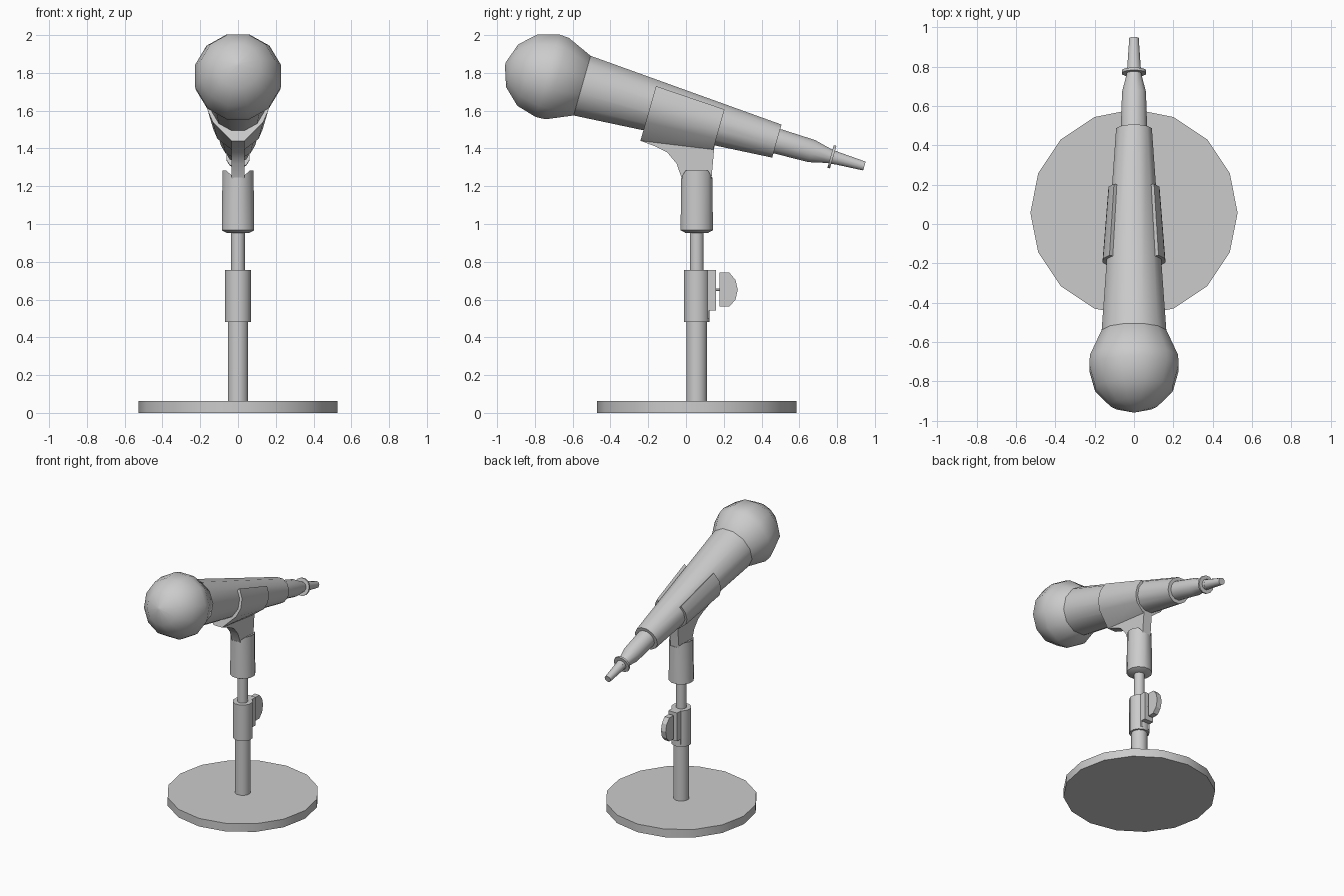
import bpy, bmesh, math
from mathutils import Matrix, Vector

if "Cube" in bpy.data.objects:
    bpy.data.objects.remove(bpy.data.objects["Cube"])

GREY = (0.6, 0.6, 0.6, 1)
grey = bpy.data.materials.new("plain grey")
grey.use_nodes = True
grey.diffuse_color = GREY
grey.node_tree.nodes["Principled BSDF"].inputs["Base Color"].default_value = GREY

STAND_Y = 0.057
STAND = Matrix.Translation((0, STAND_Y, 0))

# Microphone frame: local z runs from the head to the cable, local y is up
tilt = math.radians(15.9)
axis = Vector((0, math.cos(tilt), -math.sin(tilt)))
up = Vector((0, math.sin(tilt), math.cos(tilt)))
MIC = Matrix((up.cross(axis), up, axis)).transposed().to_4x4()
MIC.translation = (0, -0.55, 1.7325)


def finish(name, bm, matrix=Matrix(), angle=40):
    bmesh.ops.recalc_face_normals(bm, faces=bm.faces)
    mesh = bpy.data.meshes.new(name)
    bm.to_mesh(mesh)
    bm.free()
    mesh.materials.append(grey)
    obj = bpy.data.objects.new(name, mesh)
    obj.matrix_world = matrix
    bpy.context.collection.objects.link(obj)
    bpy.ops.object.select_all(action='DESELECT')
    obj.select_set(True)
    bpy.context.view_layer.objects.active = obj
    bpy.ops.object.shade_smooth_by_angle(angle=math.radians(angle))
    return obj


def skin(bm, sections, caps=True):
    """Join equal closed loops of points with quads."""
    loops = [[bm.verts.new(p) for p in s] for s in sections]
    n = len(loops[0])
    for a, b in zip(loops, loops[1:]):
        for i in range(n):
            j = (i + 1) % n
            bm.faces.new((a[i], a[j], b[j], b[i]))
    if caps:
        bm.faces.new(loops[0])
        bm.faces.new(loops[-1])
    return loops


def ring(r, z, n=12, phase=0.5):
    return [(r * math.cos(math.tau * (i + phase) / n),
             r * math.sin(math.tau * (i + phase) / n), z) for i in range(n)]


def lathe(name, profile, matrix, n=12, phase=0.5):
    bm = bmesh.new()
    skin(bm, [ring(r, z, n, phase) for z, r in profile])
    return finish(name, bm, matrix)


def plate(name, outline, half):
    """Side outline (y, z) extruded across x."""
    bm = bmesh.new()
    skin(bm, [[(x, y, z) for y, z in outline] for x in (-half, half)])
    return finish(name, bm, angle=25)


# Stand
lathe("base", [(0, 0.527), (0.062, 0.527)], STAND, 16, 0)
lathe("lower_pole", [(0.05, 0.056), (0.5, 0.056)], STAND)
lathe("upper_pole", [(0.7, 0.037), (1.0, 0.037)], STAND)
lathe("clamp_sleeve", [(0.482, 0.07), (0.757, 0.07)], STAND)

# Clamp block, bolt and thumb knob
plate("clamp_block", [(0.08, 0.5), (0.122, 0.5), (0.122, 0.542), (0.16, 0.542),
                      (0.16, 0.757), (0.08, 0.757)], 0.037)
lathe("knob_bolt", [(0.15, 0.008), (0.19, 0.008)],
      Matrix.Translation((0, 0, 0.652)) @ Matrix.Rotation(-math.pi / 2, 4, 'X'), 8)
plate("thumb_knob", [(0.178, 0.563), (0.23, 0.563), (0.262, 0.6), (0.274, 0.652),
                     (0.262, 0.704), (0.23, 0.742), (0.178, 0.742)], 0.02)

# Holder socket: a tube with a dipped saddle across its top
bm = bmesh.new()
top = [(x, y, 1.245 if abs(x) < 0.04 else 1.282) for x, y, z in ring(0.085, 0)]
loops = skin(bm, [ring(0.06, 0.952), ring(0.089, 0.967), top], caps=False)
bm.faces.new(loops[0])
rim = loops[-1]
bm.faces.new((rim[2], rim[3], rim[8], rim[9]))
bm.faces.new(rim[3:9])
bm.faces.new(rim[9:] + rim[:3])
finish("holder_socket", bm, STAND)

# Stem rising from the socket and flaring forward under the clip
plate("clip_stem", [(-0.24, 1.44), (-0.16, 1.41), (-0.1, 1.38), (-0.05, 1.32),
                    (-0.022, 1.24), (0.135, 1.24), (0.15, 1.41), (0.16, 1.46),
                    (-0.205, 1.56)], 0.035)


# Clip cradle: open shell around the lower part of the body
def cradle(t, r, drop):
    arc = [math.radians(a) for a in (40, 15, -10, -35)]
    outer = [(r * math.cos(a), r * math.sin(a)) for a in arc] + [(0.035, -drop)]
    inner = [((r - 0.03) * math.cos(a), (r - 0.03) * math.sin(a))
             for a in arc + [math.radians(-70)]]
    outer += [(-x, y) for x, y in reversed(outer)]
    inner += [(-x, y) for x, y in reversed(inner)]
    return [(x, y, t) for x, y in outer + inner[::-1]]


bm = bmesh.new()
skin(bm, [cradle(0.377, 0.163, 0.196), cradle(0.76, 0.133, 0.135)])
finish("clip_cradle", bm, MIC)

# Microphone
lathe("microphone_head", [(-0.422, 0.01), (-0.385, 0.122), (-0.3, 0.204), (-0.19, 0.235),
                          (-0.137, 0.232), (0, 0.17), (0.04, 0.1)], MIC)
lathe("microphone_body", [(0, 0.17), (1.072, 0.094)], MIC)
lathe("cable_plug", [(1.05, 0.07), (1.265, 0.063), (1.362, 0.039), (1.4, 0.036)], MIC)
lathe("cable_collar", [(1.368, 0.064), (1.382, 0.064)], MIC)
lathe("cable_tip", [(1.375, 0.037), (1.554, 0.025)], MIC)
